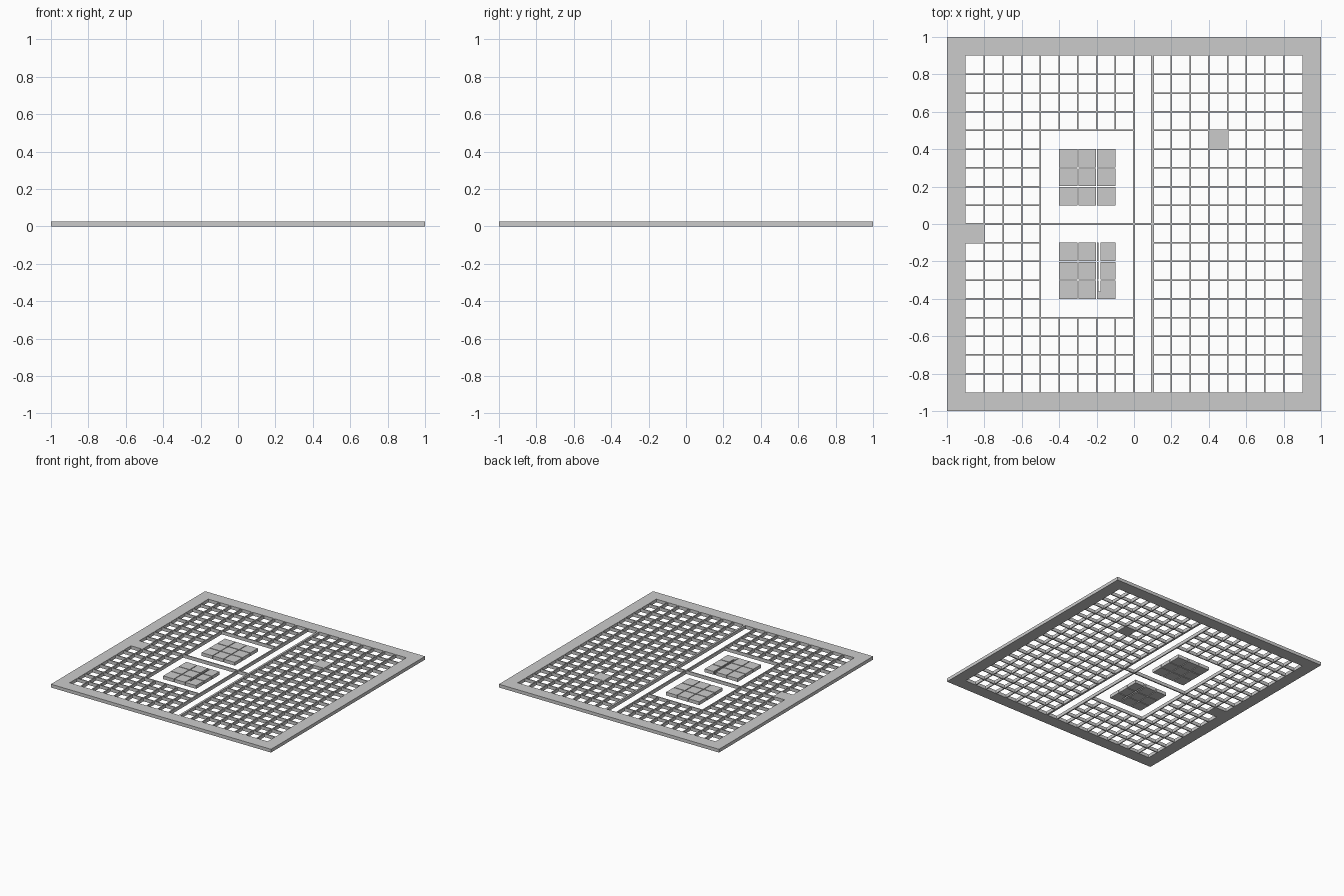
import bpy, bmesh
from mathutils import Matrix

if "Cube" in bpy.data.objects:
    bpy.data.objects.remove(bpy.data.objects["Cube"])

H = 0.027      # plate height
W = 0.008      # grid bar width


def make_part(name, rects):
    """One object made of full-height boxes given as (x0, x1, y0, y1)."""
    bm = bmesh.new()
    for x0, x1, y0, y1 in rects:
        m = Matrix.Translation(((x0 + x1) / 2, (y0 + y1) / 2, H / 2)) @ \
            Matrix.Diagonal((x1 - x0, y1 - y0, H, 1))
        bmesh.ops.create_cube(bm, size=1, matrix=m)
    me = bpy.data.meshes.new(name)
    bm.to_mesh(me)
    bm.free()
    ob = bpy.data.objects.new(name, me)
    bpy.context.collection.objects.link(ob)
    return ob


def vbar(x, y0, y1, w=W):
    return (x - w / 2, x + w / 2, y0, y1)


def hbar(y, x0, x1, w=W):
    return (x0, x1, y - w / 2, y + w / 2)


# Outer border
make_part("border_frame", [(-1, 1, 0.9, 1), (-1, 1, -1, -0.9),
                           (-1, -0.9, -0.9, 0.9), (0.9, 1, -0.9, 0.9)])

# Bars running front to back, interrupted by the open window on the left
vertical = []
for i in range(-8, 9):
    x = i / 10
    if i in (0, 1):
        continue
    if -5 < i < 0:
        vertical += [vbar(x, 0.5, 0.9), vbar(x, -0.9, -0.5)]
    else:
        vertical.append(vbar(x, -0.9, 0.9))
make_part("lengthwise_bars", vertical)

# Bars running side to side, leaving the central strip open
horizontal = []
for j in range(-8, 9):
    y = j / 10
    if j == 0:
        continue
    horizontal.append(hbar(y, -0.9, -0.5 if abs(j) < 5 else 0))
    horizontal.append(hbar(y, 0.1, 0.9))
make_part("crosswise_bars", horizontal)

# Main axes and the wider bar beside the strip
make_part("axis_bars", [vbar(0, -0.9, 0.9, 0.01), hbar(0, -0.9, 0.9, 0.01)])
make_part("strip_edge_bar", [vbar(0.099, -0.9, 0.9, 0.016)])

# Solid cells
make_part("filled_cells", [(0.4, 0.5, 0.4, 0.5), (-0.9, -0.8, -0.1, 0)])

# Two islands of nine tiles with narrow joints
G = 0.003
for name, base in (("rear_island", 0.1), ("front_island", -0.4)):
    tiles = []
    for i in range(3):
        for j in range(3):
            x, y = -0.4 + i / 10, base + j / 10
            x0 = x + (G if i else 0)
            x1 = x + 0.1 - (G if i < 2 else 0)
            y0 = y + (G if j else 0)
            y1 = y + 0.1 - (G if j < 2 else 0)
            if name == "front_island" and i == 2:
                # slot beside the right-hand joint
                cut = y0 if j else -0.36
                tiles += [(x0, -0.19, cut, y1), (-0.18, x1, cut, y1)]
                if j == 0:
                    tiles.append((x0, x1, y0, cut))
            else:
                tiles.append((x0, x1, y0, y1))
    make_part(name, tiles)
